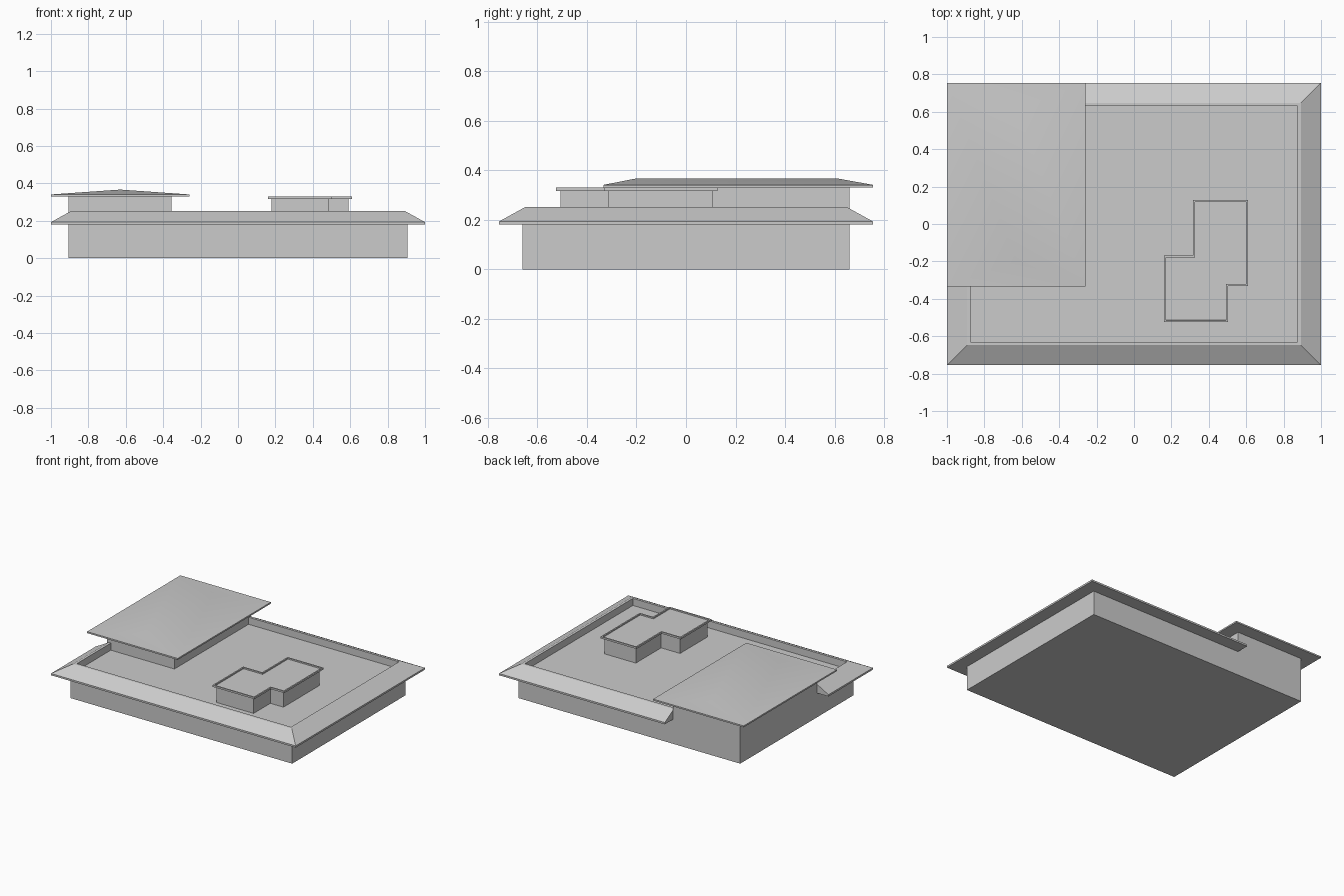
import bpy
import bmesh

cube = bpy.data.objects.get("Cube")
if cube:
    bpy.data.objects.remove(cube, do_unlink=True)

GREY = (0.6, 0.6, 0.6, 1.0)
grey = bpy.data.materials.new("plain grey")
grey.diffuse_color = GREY
grey.use_nodes = True
grey.node_tree.nodes["Principled BSDF"].inputs["Base Color"].default_value = GREY

DECK = 0.2        # height of the sunken flat roof
WALL_X, WALL_Y = 0.905, 0.66
EAVE_X, EAVE_Y = 1.0, 0.755
UPPER_X, UPPER_Y = -0.355, -0.235   # inner corner of the raised corner block


def finish(name, bm):
    bmesh.ops.recalc_face_normals(bm, faces=bm.faces)
    mesh = bpy.data.meshes.new(name)
    bm.to_mesh(mesh)
    bm.free()
    mesh.materials.append(grey)
    obj = bpy.data.objects.new(name, mesh)
    bpy.context.scene.collection.objects.link(obj)
    return obj


def rectangle(x0, x1, y0, y1):
    return [(x0, y0), (x1, y0), (x1, y1), (x0, y1)]


def prism(name, outline, z0, z1, rim=0.0, recess=0.0):
    """Upright prism, optionally with a raised rim round a sunken top."""
    bm = bmesh.new()
    low = [bm.verts.new((x, y, z0)) for x, y in outline]
    high = [bm.verts.new((x, y, z1)) for x, y in outline]
    bm.faces.new(low[::-1])
    top = bm.faces.new(high)
    for i in range(len(outline)):
        j = (i + 1) % len(outline)
        bm.faces.new((low[i], low[j], high[j], high[i]))
    bm.normal_update()
    if rim:
        bmesh.ops.inset_region(bm, faces=[top], thickness=rim, use_even_offset=True)
        bmesh.ops.inset_region(bm, faces=[top], thickness=0.0005, depth=-recess,
                               use_even_offset=True)
    return finish(name, bm)


# Main building and the raised block in its back corner
prism("main_walls", rectangle(-WALL_X, WALL_X, -WALL_Y, WALL_Y), 0, DECK)
prism("upper_walls", rectangle(-WALL_X, UPPER_X, UPPER_Y, WALL_Y), DECK - 0.02, 0.332)

# Sloped eave with parapet, mitred at the corners and open at the raised block
# Each path point carries its outward direction
path = [(UPPER_X, EAVE_Y, 0, 1), (EAVE_X, EAVE_Y, 1, 1), (EAVE_X, -EAVE_Y, 1, -1),
        (-EAVE_X, -EAVE_Y, -1, -1), (-EAVE_X, UPPER_Y, -1, 0)]
profile = [(0, 0.18), (0, 0.193), (0.107, 0.252), (0.125, 0.252), (0.125, 0.18)]
bm = bmesh.new()
rings = [[bm.verts.new((x - sx * d, y - sy * d, z)) for d, z in profile]
         for x, y, sx, sy in path]
for a, b in zip(rings, rings[1:]):
    for i in range(len(profile)):
        j = (i + 1) % len(profile)
        bm.faces.new((a[i], a[j], b[j], b[i]))
bm.faces.new(rings[0])
bm.faces.new(rings[-1][::-1])
finish("eave_parapet", bm)

# Shallow hipped roof over the raised block
bm = bmesh.new()
outline = rectangle(-EAVE_X, -0.26, -0.333, EAVE_Y)
low = [bm.verts.new((x, y, 0.33)) for x, y in outline]
high = [bm.verts.new((x, y, 0.341)) for x, y in outline]
front = bm.verts.new((-0.63, -0.2, 0.367))
back = bm.verts.new((-0.63, 0.61, 0.367))
bm.faces.new(low[::-1])
for i in range(4):
    j = (i + 1) % 4
    bm.faces.new((low[i], low[j], high[j], high[i]))
bm.faces.new((high[0], high[1], front))
bm.faces.new((high[1], high[2], back, front))
bm.faces.new((high[2], high[3], back))
bm.faces.new((high[3], high[0], front, back))
roof = finish("upper_roof", bm)
bpy.ops.object.select_all(action="DESELECT")
roof.select_set(True)
bpy.context.view_layer.objects.active = roof
bpy.ops.object.shade_smooth_by_angle()


# Stepped rooftop room with a thin rimmed roof
def stepped(x0, x1, x2, x3, y0, y1, y2, y3):
    return [(x0, y0), (x2, y0), (x2, y1), (x3, y1),
            (x3, y3), (x1, y3), (x1, y2), (x0, y2)]


prism("roof_room_walls",
      stepped(0.18, 0.335, 0.483, 0.59, -0.507, -0.312, -0.188, 0.107),
      DECK - 0.02, 0.32)
prism("roof_room_cover",
      stepped(0.16, 0.316, 0.502, 0.61, -0.525, -0.332, -0.168, 0.127),
      0.317, 0.33, rim=0.01, recess=0.009)
